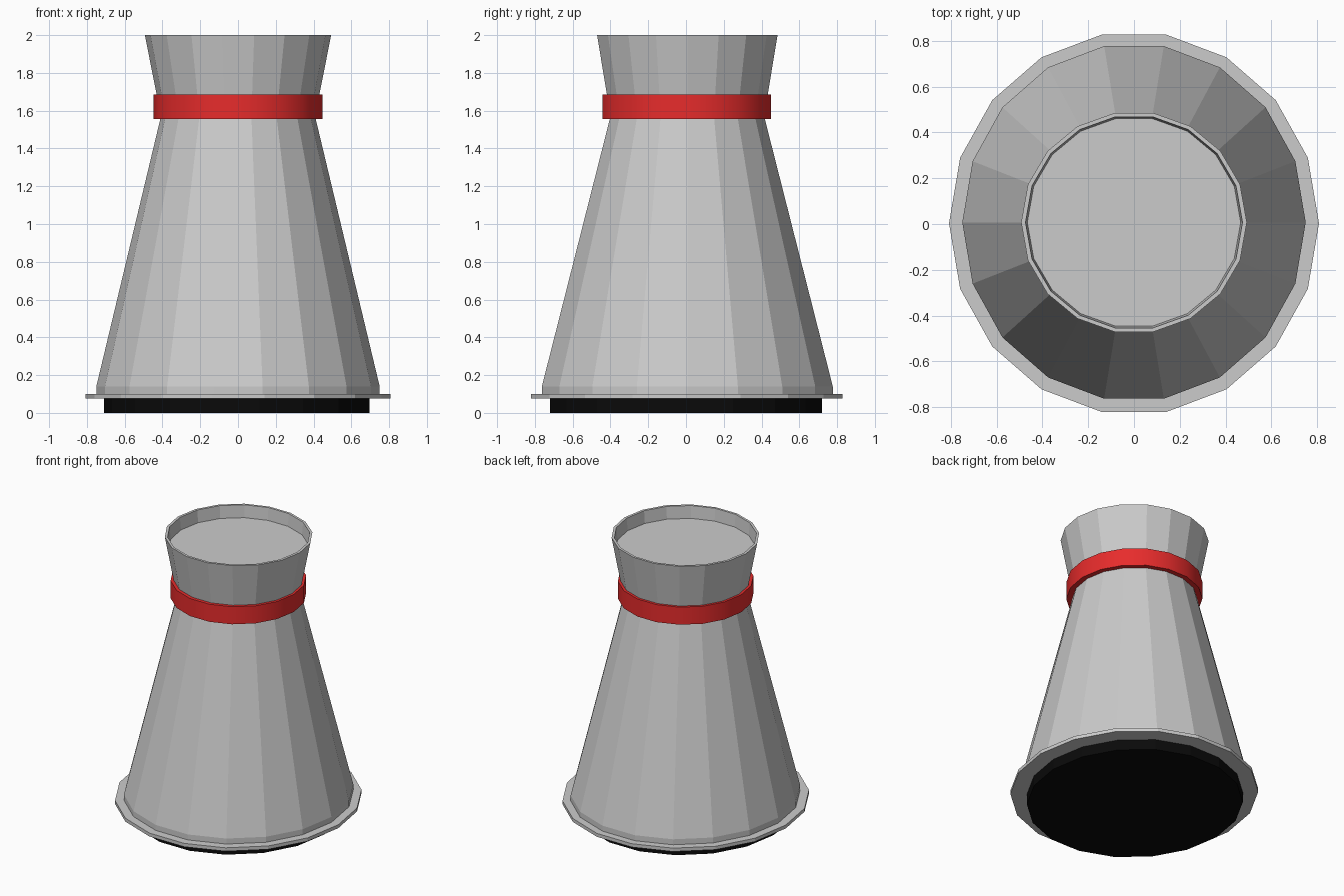
import bpy, bmesh
from math import sin, cos, tau

if "Cube" in bpy.data.objects:
    bpy.data.objects.remove(bpy.data.objects["Cube"])

SIDES = 18


def lathe(name, profile, centre=(0, 0), cap_start=False, cap_end=False, closed=False, color=None):
    """Sweep (rx, ry, z) rings around z with flat facets."""
    bm = bmesh.new()
    rings = [[bm.verts.new((centre[0] + rx * cos(tau * i / SIDES),
                            centre[1] + ry * sin(tau * i / SIDES), z))
              for i in range(SIDES)] for rx, ry, z in profile]
    pairs = list(zip(rings, rings[1:]))
    if closed:
        pairs.append((rings[-1], rings[0]))
    for a, b in pairs:
        for i in range(SIDES):
            j = (i + 1) % SIDES
            bm.faces.new((a[i], a[j], b[j], b[i]))
    if cap_start:
        bm.faces.new(rings[0][::-1])
    if cap_end:
        bm.faces.new(rings[-1])
    bmesh.ops.recalc_face_normals(bm, faces=bm.faces)
    mesh = bpy.data.meshes.new(name)
    bm.to_mesh(mesh)
    bm.free()
    ob = bpy.data.objects.new(name, mesh)
    bpy.context.collection.objects.link(ob)
    if color:
        mat = bpy.data.materials.new(name + "_colour")
        mat.diffuse_color = (*color, 1)
        mat.use_nodes = True
        mat.node_tree.nodes["Principled BSDF"].inputs["Base Color"].default_value = mat.diffuse_color
        mesh.materials.append(mat)
    return ob


# Black foot under the flange
lathe("foot", [(0.703, 0.731, 0), (0.703, 0.731, 0.076)], (-0.007, 0),
      True, True, color=(0.003, 0.003, 0.003))

# Thin flange plate
lathe("flange", [(0.808, 0.837, 0.075), (0.808, 0.837, 0.10)], (0, 0.003), True, True)

# Tapered body, pinched neck, flared rim and recessed top
lathe("body", [(0.75, 0.782, 0.10), (0.75, 0.782, 0.14), (0.408, 0.413, 1.57),
               (0.493, 0.485, 2.0), (0.474, 0.468, 2.0), (0.466, 0.460, 1.91)],
      (0, 0.007), True, True)

# Red band around the neck
band = lathe("neck_band", [(0.448, 0.454, 1.557), (0.448, 0.454, 1.685),
                           (0.405, 0.410, 1.685), (0.405, 0.410, 1.557)],
             (0, 0.004), closed=True, color=(0.8, 0.025, 0.025))
bpy.ops.object.select_all(action='DESELECT')
band.select_set(True)
bpy.context.view_layer.objects.active = band
bpy.ops.object.shade_smooth_by_angle(angle=0.6)
